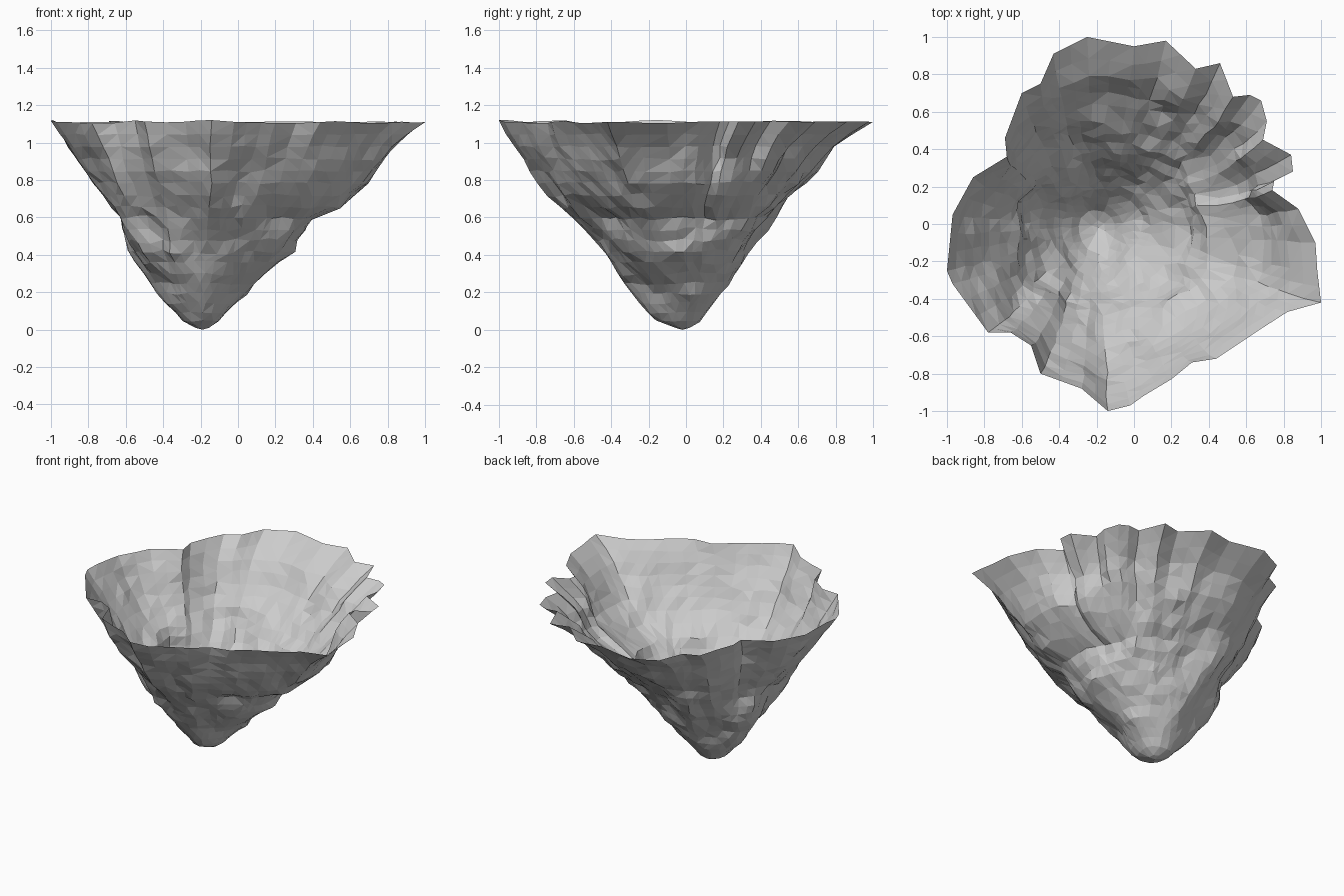
import bpy, bmesh, math
from mathutils import Vector, noise

if "Cube" in bpy.data.objects:
    bpy.data.objects.remove(bpy.data.objects["Cube"])

# Rim outline, seen from above (counter-clockwise)
RIM = [(1, -.42), (.98, -.25), (.97, -.1), (.88, .08), (.74, .18), (.75, .23), (.85, .28),
       (.84, .37), (.69, .45), (.71, .55), (.68, .66), (.62, .69), (.53, .68), (.46, .86),
       (.33, .83), (.17, .98), (0, .95), (-.25, 1), (-.43, .91), (-.5, .75), (-.6, .7),
       (-.69, .46), (-.68, .36), (-.86, .25), (-.97, .05), (-1, -.25), (-.97, -.32),
       (-.78, -.58), (-.66, -.58), (-.55, -.65), (-.5, -.8), (-.28, -.88), (-.14, -1),
       (-.02, -.97), (.05, -.92), (.2, -.83), (.31, -.74), (.44, -.72), (.68, -.56), (.82, -.47)]
# Profile: height, reach to -x, +x, -y, +y measured from the tip
PROFILE = [(0.01, .04, .04, .04, .04), (.04, .10, .10, .14, .09), (.2, .27, .26, .26, .21),
           (.4, .40, .51, .43, .34), (.6, .48, .63, .60, .50), (.68, .54, .80, .68, .57),
           (.8, .62, .93, .79, .70), (1.0, .74, 1.07, .92, .85), (1.11, .81, 1.19, .98, 1.02)]
CX, CY, RINGS = -.19, -.02, 20


def reach(z):
    for a, b in zip(PROFILE, PROFILE[1:]):
        if z <= b[0]:
            f = (z - a[0]) / (b[0] - a[0])
            return [p + (q - p) * f for p, q in zip(a[1:], b[1:])]
    return PROFILE[-1][1:]


# Split long rim segments
outline = []
for p, q in zip(RIM, RIM[1:] + RIM[:1]):
    n = max(1, round(math.dist(p, q) / .11))
    outline += [(p[0] + (q[0] - p[0]) * i / n, p[1] + (q[1] - p[1]) * i / n) for i in range(n)]

# Rugged open bowl: rings morph from round tip to lobed rim
bm = bmesh.new()
tip = bm.verts.new((CX, CY, 0))
rings = []
for j in range(RINGS):
    t = j / (RINGS - 1)
    z = .01 + 1.1 * t ** 1.15
    xn, xp, yn, yp = reach(z)
    amp = .055 * math.sin(math.pi * min(1, t)) ** .6 if 0 < j < RINGS - 1 else 0
    ring = []
    for x, y in outline:
        dx, dy = x - CX, y - CY
        u = dx / (1.19 if dx > 0 else .81)
        v = dy / (1.02 if dy > 0 else .98)
        k, a = math.hypot(u, v), math.atan2(v, u)
        k = .96 + (k - .96) * (.3 * t + .7 * t ** 3)
        px = k * math.cos(a) * (xp if u > 0 else xn)
        py = k * math.sin(a) * (yp if v > 0 else yn)
        pos = Vector((CX + px, CY + py, z))
        if amp:
            d = Vector((px, py, 0)).normalized()
            flute = noise.noise(Vector((pos.x * 5, pos.y * 5, z * 2.2)))
            pos += d * amp * (flute - .15) + noise.noise_vector(pos * 9) * amp * .45
        elif j:
            pos.z += .018 * noise.noise(Vector((x * 3, y * 3, 4)))
        ring.append(bm.verts.new(pos))
    rings.append(ring)

N = len(outline)
for i in range(N):
    bm.faces.new((tip, rings[0][(i + 1) % N], rings[0][i]))
    for j in range(RINGS - 1):
        a, b = rings[j], rings[j + 1]
        bm.faces.new((a[i], a[(i + 1) % N], b[(i + 1) % N], b[i]))

# Merge crowded points near the tip, then facet
inner = [v for v in bm.verts if v not in set(rings[-1])]
bmesh.ops.remove_doubles(bm, verts=inner, dist=.035)
bmesh.ops.triangulate(bm, faces=bm.faces[:], quad_method='SHORT_EDGE')
low = min(v.co.z for v in bm.verts)
for v in bm.verts:
    v.co.z -= low * max(0, 1 - v.co.z)
bmesh.ops.recalc_face_normals(bm, faces=bm.faces[:])
mesh = bpy.data.meshes.new("rock_bowl")
bm.to_mesh(mesh)
bm.free()
bowl = bpy.data.objects.new("rock_bowl", mesh)
bpy.context.collection.objects.link(bowl)
